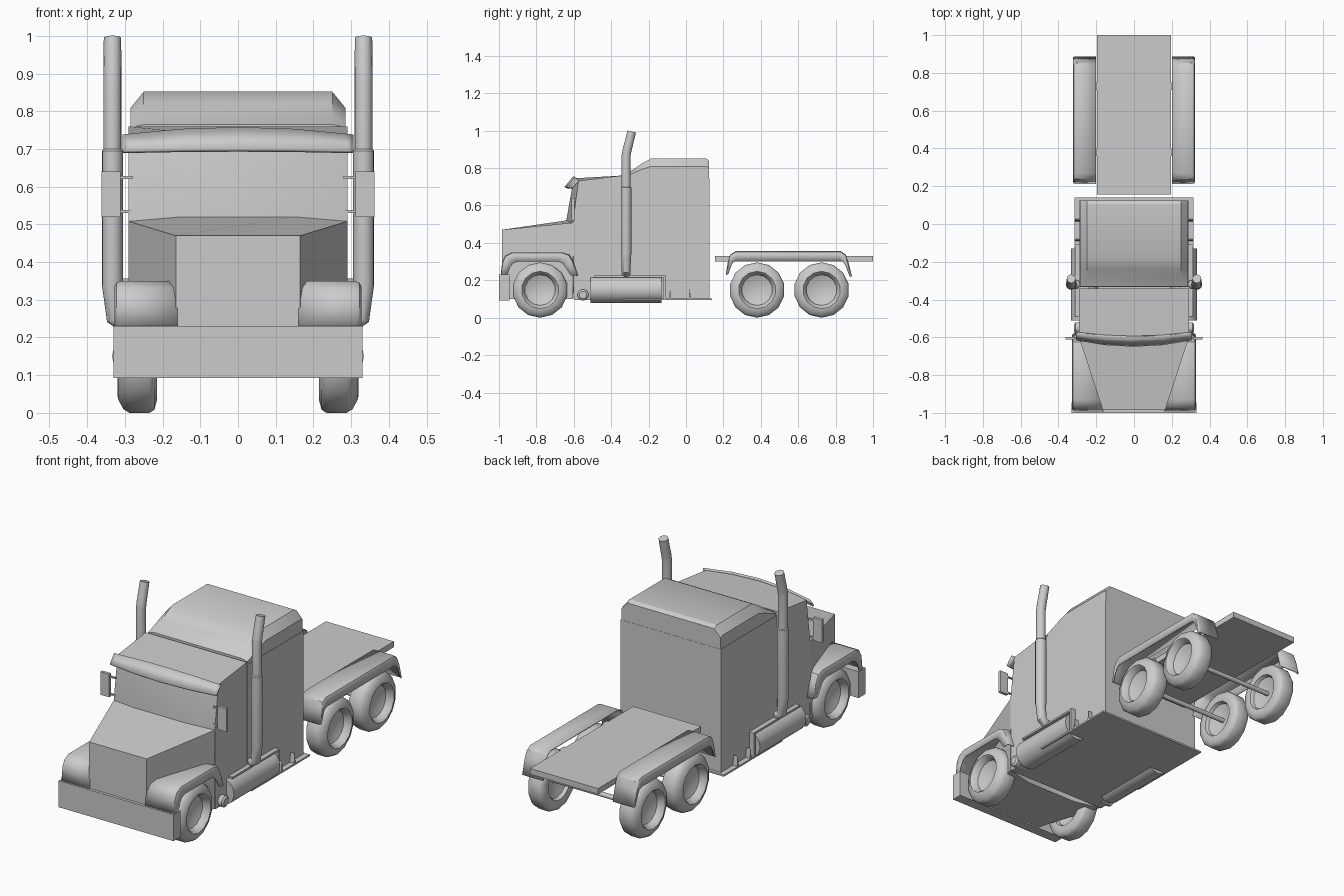
import bpy
import bmesh
from math import cos, sin, pi
from mathutils import Vector

old = bpy.data.objects.get("Cube")
if old:
    bpy.data.objects.remove(old, do_unlink=True)

GREY = (0.6, 0.6, 0.6, 1)
mat = bpy.data.materials.new("plain grey")
mat.use_nodes = True
mat.diffuse_color = GREY
mat.node_tree.nodes["Principled BSDF"].inputs["Base Color"].default_value = GREY


def loft(name, rings, closed=True, caps=True, thickness=0, angle=30):
    """Skin a series of equal-length rings into one object."""
    bm = bmesh.new()
    rows = [[bm.verts.new(p) for p in ring] for ring in rings]
    n = len(rows[0])
    for a, b in zip(rows, rows[1:]):
        for i in range(n if closed else n - 1):
            j = (i + 1) % n
            bm.faces.new((a[i], a[j], b[j], b[i]))
    if closed and caps:
        bm.faces.new(rows[0])
        bm.faces.new(rows[-1])
    bmesh.ops.recalc_face_normals(bm, faces=bm.faces)
    mesh = bpy.data.meshes.new(name)
    bm.to_mesh(mesh)
    bm.free()
    mesh.materials.append(mat)
    ob = bpy.data.objects.new(name, mesh)
    bpy.context.collection.objects.link(ob)
    bpy.ops.object.select_all(action='DESELECT')
    ob.select_set(True)
    bpy.context.view_layer.objects.active = ob
    bpy.ops.object.shade_smooth_by_angle(angle=angle * pi / 180)
    if thickness:
        mod = ob.modifiers.new("thickness", 'SOLIDIFY')
        mod.thickness = thickness
        mod.offset = 0
    return ob


def box(name, x, y, z):
    return loft(name, [[(x[0], y[0], h), (x[1], y[0], h), (x[1], y[1], h), (x[0], y[1], h)] for h in z])


def prism(name, x, outline):
    """Extrude a (y, z) outline between two x positions."""
    return loft(name, [[(v, y, z) for y, z in outline] for v in x])


def lathe(name, profile, centre, sides, angle=30):
    """Turn (x, radius) points about an axis along x."""
    y, z = centre
    return loft(name, [[(x, y + r * cos(2 * pi * (i + .5) / sides), z + r * sin(2 * pi * (i + .5) / sides))
                        for i in range(sides)] for x, r in profile], angle=angle)


def tube(name, path, sides=16):
    """Round pipe through (point, radius) stations."""
    pts = [Vector(p) for p, r in path]
    rings = []
    for i, (p, r) in enumerate(path):
        d = (pts[min(i + 1, len(pts) - 1)] - pts[max(i - 1, 0)]).normalized()
        u = d.cross(Vector((0, 1, 0))).normalized()
        v = d.cross(u)
        rings.append([pts[i] + r * (cos(2 * pi * k / sides) * u + sin(2 * pi * k / sides) * v)
                      for k in range(sides)])
    return loft(name, rings)


def fender(name, s, x_in, x_out, outer, inner):
    """Arched shell: flat top, rounded outer edge and a side skirt."""
    def row(x, t):
        return [(s * x, a[0] + (b[0] - a[0]) * t, a[1] + (b[1] - a[1]) * t) for a, b in zip(outer, inner)]
    rows = [row(x_in, 0), row(x_out - .014, 0), row(x_out - .004, .08), row(x_out, .25), row(x_out, 1)]
    return loft(name, rows, closed=False, thickness=.005, angle=35)


# Bumper and bonnet
box("bumper", (-.33, .33), (-1, -.945), (.093, .23))


def mirrored(half):
    return half + [(-x, y, z) for x, y, z in reversed(half)]


bonnet_top = [(.165, -.985, .47), (.29, -.605, .508), (.15, -.64, .52)]
# Order runs along the nose, down one side, across the back and up the other side
bonnet_base = [(x, y, .1) for x, y, z in bonnet_top]
loft("bonnet", [mirrored(bonnet_base), mirrored(bonnet_top)])


# Cab with a faceted windscreen
def cab_ring(side_y, centre_y, side_z, centre_z, back_z):
    return mirrored([(.29, -.342, back_z), (.29, side_y, side_z), (.15, centre_y, centre_z)])


loft("cab", [cab_ring(-.6, -.6, .1, .1, .1), cab_ring(-.605, -.64, .508, .52, .512),
             cab_ring(-.575, -.6, .732, .745, .76)])

# Sun visor
visor_x = (-.305, -.29, -.15, 0, .15, .29, .305)
upper, lower = [], []
for x in visor_x:
    bow = 1 - (x / .305) ** 2
    upper.append((x, -.575 - .022 * bow, .735 + .02 * bow))
    lower.append((x, -.612 - .034 * bow, .692 + .004 * bow))
loft("sun_visor", [upper, lower], closed=False, thickness=.01)

# Sleeper, its domed roof and the floor plate
box("sleeper", (-.288, .288), (-.334, .125), (.1, .743))
roof = []
for y, top in ((-.33, .765), (-.285, .79), (-.24, .822), (-.185, .852), (.105, .852), (.124, .84)):
    shoulder = .745 + (top - .745) * .6
    roof.append([(-.285, y, .743), (-.285, y, shoulder), (-.25, y, top),
                 (.25, y, top), (.285, y, shoulder), (.285, y, .743)])
loft("sleeper_roof", roof)
box("floor_plate", (-.315, .315), (-.34, .14), (.095, .104))
box("cab_floor", (-.29, .29), (-.6, -.34), (.095, .104))

# Rear deck and axles
box("rear_deck", (-.195, .195), (.155, 1), (.3, .33))
AXLES = {"front": -.78, "middle": .38, "rear": .725}
for axle in ("middle", "rear"):
    lathe(axle + "_axle", [(-.26, .012), (.26, .012)], (AXLES[axle], .15), 10, 50)

FRONT_OUTER = [(-.988, .23), (-.98, .3), (-.965, .33), (-.93, .347), (-.66, .347),
               (-.625, .335), (-.605, .3), (-.58, .225)]
FRONT_INNER = [(-.955, .23), (-.94, .27), (-.925, .29), (-.9, .3), (-.685, .3),
               (-.66, .29), (-.645, .27), (-.615, .225)]
REAR_OUTER = [(.215, .23), (.228, .31), (.24, .338), (.268, .354), (.825, .354),
              (.85, .338), (.865, .3), (.885, .22)]
REAR_INNER = [(.225, .23), (.245, .285), (.255, .298), (.275, .305), (.82, .305),
              (.84, .298), (.852, .28), (.875, .22)]
TYRE = [(.255, .03), (.235, .085), (.218, .092), (.215, .115), (.222, .14), (.235, .148), (.288, .148),
        (.304, .138), (.318, .112), (.32, .1), (.312, .092), (.285, .082), (.272, .05), (.268, .01)]

for side, s in (("left", 1), ("right", -1)):
    # Wheels and mudguards
    for axle, y in AXLES.items():
        lathe(f"{side}_{axle}_wheel", [(s * x, r) for x, r in TYRE], (y, .148), 14, 45)
    fender(side + "_front_fender", s, .16, .325, FRONT_OUTER, FRONT_INNER)
    fender(side + "_rear_fender", s, .2, .32, REAR_OUTER, REAR_INNER)
    for y in (.38, .73):
        box(side + "_fender_bracket", sorted((s * .19, s * .205)), (y - .02, y + .02), (.315, .33))

    # Exhaust stack with a thicker silencer
    x = s * .333
    tube(side + "_exhaust", [((s * .3, -.32, .235), .022), ((s * .325, -.32, .25), .024),
                             ((x, -.32, .32), .025), ((x, -.32, .34), .028), ((x, -.32, .695), .028),
                             ((x, -.32, .7), .024), ((x, -.32, .87), .024), ((x, -.314, .9), .024),
                             ((x, -.29, .995), .023)])

    # Mirror on two short arms
    box(side + "_mirror", sorted((s * .312, s * .362)), (-.612, -.597), (.52, .64))
    for z in (.53, .62):
        box(side + "_mirror_arm", sorted((s * .28, s * .32)), (-.606, -.598), (z, z + .008))

    # Fuel tank, step and small side fittings
    tank = [(.262 + .072 * cos(2 * pi * i / 16), .15 + .072 * sin(2 * pi * i / 16)) for i in range(16)]
    loft(side + "_fuel_tank", [[(s * a, y, b) for a, b in tank] for y in (-.51, -.13)])
    box(side + "_step", sorted((s * .24, s * .312)), (-.49, -.108), (.216, .226))
    box(side + "_step_end", sorted((s * .24, s * .315)), (-.12, -.108), (.1, .226))
    lathe(side + "_air_tank", [(s * .25, .03), (s * .31, .03), (s * .318, .02)], (-.55, .122), 12)
    for y in (-.085, .02):
        prism(side + "_bracket", (s * .285, s * .312), [(y - .006, .1), (y + .006, .1), (y, .155)])
